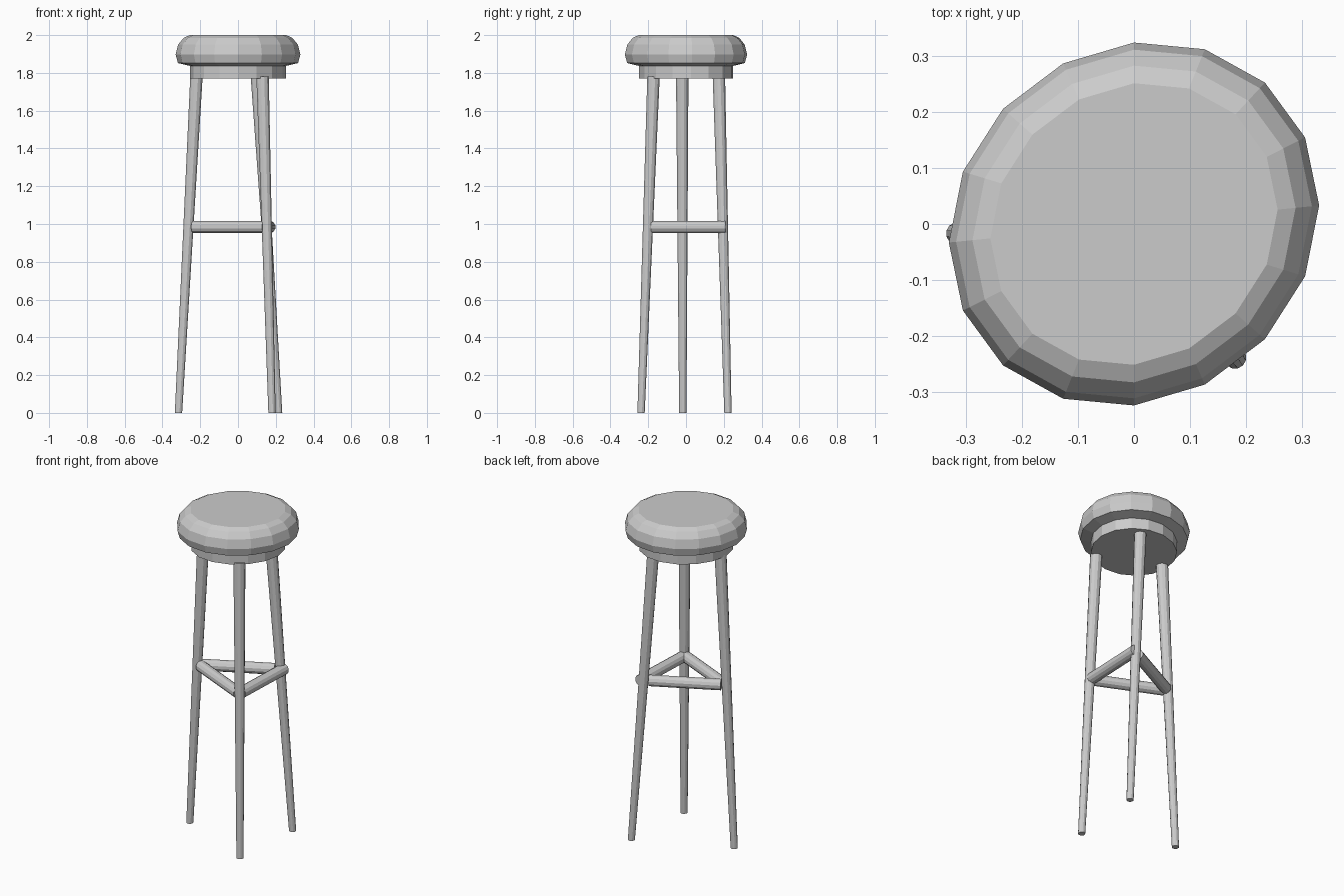
import bpy, bmesh
from math import sin, cos, pi
from mathutils import Vector

cube = bpy.data.objects.get("Cube")
if cube:
    bpy.data.objects.remove(cube)

GREY = (0.6, 0.6, 0.6, 1)
mat = bpy.data.materials.new("plain grey")
mat.use_nodes = True
mat.diffuse_color = GREY
mat.node_tree.nodes["Principled BSDF"].inputs["Base Color"].default_value = GREY


def finish(name, bm):
    bmesh.ops.recalc_face_normals(bm, faces=bm.faces)
    mesh = bpy.data.meshes.new(name)
    bm.to_mesh(mesh)
    bm.free()
    mesh.materials.append(mat)
    obj = bpy.data.objects.new(name, mesh)
    bpy.context.collection.objects.link(obj)
    return obj


def loft(name, rings):
    """Skin a list of vertex rings and cap both ends."""
    bm = bmesh.new()
    loops = [[bm.verts.new(p) for p in ring] for ring in rings]
    n = len(loops[0])
    for a, b in zip(loops, loops[1:]):
        for i in range(n):
            j = (i + 1) % n
            bm.faces.new((a[i], a[j], b[j], b[i]))
    bm.faces.new(loops[0][::-1])
    bm.faces.new(loops[-1])
    return finish(name, bm)


def disc_ring(r, z, n=16):
    """Slightly skewed, hand-made looking round outline."""
    angles = [2 * pi * i / n for i in range(n)]
    return [(r * cos(a), 0.98 * r * sin(a) + 0.1 * r * cos(a), z) for a in angles]


def rod(name, start, end, r0, r1, n=12, level=False):
    """Tapered rod; level keeps its end faces horizontal."""
    start, end = Vector(start), Vector(end)
    axis = Vector((0, 0, 1)) if level else (end - start).normalized()
    side = axis.orthogonal().normalized()
    other = axis.cross(side)
    rings = [[c + r * (cos(2 * pi * i / n) * side + sin(2 * pi * i / n) * other)
              for i in range(n)] for c, r in ((start, r0), (end, r1))]
    return loft(name, rings)


# Padded seat and the disc under it
cushion = [(0.25, 1.836), (0.318, 1.852), (0.33, 1.897), (0.317, 1.95),
           (0.288, 1.985), (0.256, 2.0)]
loft("seat_cushion", [disc_ring(r, z) for r, z in cushion])
loft("seat_base", [disc_ring(0.254, z) for z in (1.77, 1.845)])

# Three splayed, tapered legs
legs = {
    "right_leg": ((-0.315, -0.017), (-0.22, -0.02)),
    "front_leg": ((0.18, -0.238), (0.13, -0.172)),
    "back_leg": ((0.215, 0.222), (0.1, 0.174)),
}
for name, (foot, top) in legs.items():
    rod(name, (*foot, 0), (*top, 1.78), 0.02, 0.034, level=True)

# Triangle of foot rails
rails = {
    "side_rail": ((0.15, -0.185), (0.166, 0.21)),
    "front_rail": ((-0.235, -0.025), (0.14, -0.195)),
    "back_rail": ((-0.235, -0.005), (0.125, 0.18)),
}
for name, (a, b) in rails.items():
    rod(name, (*a, 0.984), (*b, 0.984), 0.033, 0.033)
